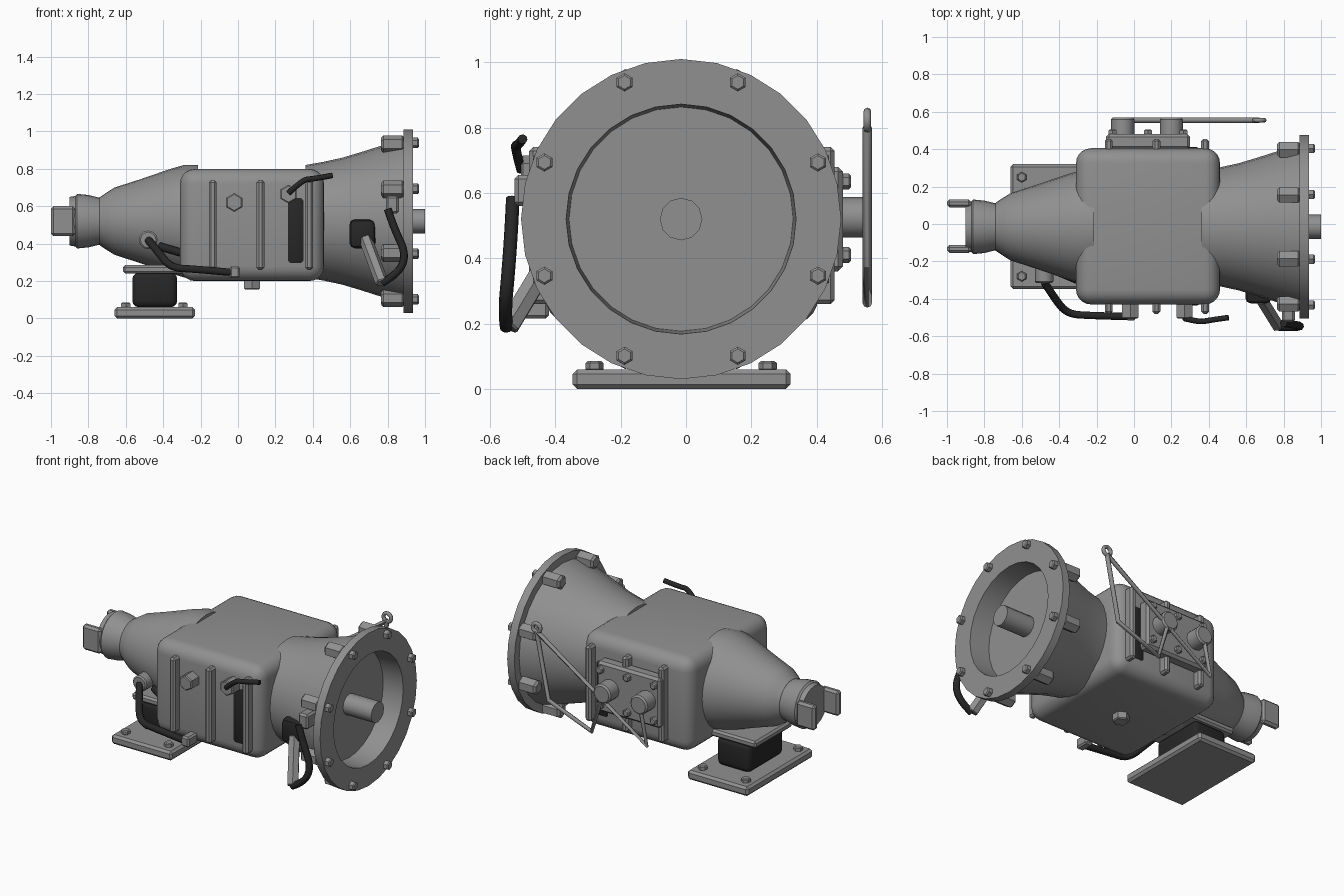
import bpy, bmesh, math
from mathutils import Vector

cube = bpy.data.objects.get("Cube")
if cube:
    bpy.data.objects.remove(cube)

AXIS_Y, AXIS_Z = -0.015, 0.52


def material(name, value):
    m = bpy.data.materials.new(name)
    m.use_nodes = True
    color = (value, value, value, 1)
    m.diffuse_color = color
    m.node_tree.nodes["Principled BSDF"].inputs["Base Color"].default_value = color
    return m


METAL = material("cast grey", 0.28)
RUBBER = material("black rubber", 0.02)


def finish(ob, mat, angle=32):
    ob.data.materials.clear()
    ob.data.materials.append(mat)
    bpy.ops.object.select_all(action="DESELECT")
    ob.select_set(True)
    bpy.context.view_layer.objects.active = ob
    bpy.ops.object.shade_smooth_by_angle(angle=math.radians(angle))
    return ob


def from_bmesh(name, bm, mat):
    bmesh.ops.recalc_face_normals(bm, faces=bm.faces)
    me = bpy.data.meshes.new(name)
    bm.to_mesh(me)
    bm.free()
    ob = bpy.data.objects.new(name, me)
    bpy.context.collection.objects.link(ob)
    return finish(ob, mat)


def box(name, lo, hi, bevel=0.01, seg=1, mat=METAL):
    lo, hi = Vector(lo), Vector(hi)
    bm = bmesh.new()
    bmesh.ops.create_cube(bm, size=1)
    for v in bm.verts:
        v.co = (lo + hi) / 2 + v.co * (hi - lo)
    if bevel:
        bmesh.ops.bevel(bm, geom=bm.edges[:], offset=bevel, segments=seg,
                        profile=0.5, affect="EDGES")
    return from_bmesh(name, bm, mat)


def rod(name, a, b, r, sides=6, bevel=0.0, r2=None, mat=METAL):
    """Straight prism from a to b, with an optional chamfer on its end rims."""
    a, b = Vector(a), Vector(b)
    bm = bmesh.new()
    bmesh.ops.create_cone(bm, cap_ends=True, segments=sides, radius1=r,
                          radius2=r if r2 is None else r2, depth=(b - a).length)
    if bevel:
        rims = [e for e in bm.edges if abs(e.verts[0].co.z - e.verts[1].co.z) < 1e-5]
        bmesh.ops.bevel(bm, geom=rims, offset=bevel, segments=1, affect="EDGES")
    q = (b - a).to_track_quat("Z", "Y")
    for v in bm.verts:
        v.co = q @ v.co + (a + b) / 2
    return from_bmesh(name, bm, mat)


def lathe(name, profile, sides=28, mat=METAL):
    """Spin (x, radius) points about the drive axis."""
    bm = bmesh.new()
    rings = []
    for x, r in profile:
        ring = []
        for i in range(sides):
            t = math.tau * i / sides
            ring.append(bm.verts.new((x, AXIS_Y + r * math.sin(t), AXIS_Z + r * math.cos(t))))
        rings.append(ring)
    for p, q in zip(rings, rings[1:]):
        for i in range(sides):
            j = (i + 1) % sides
            bm.faces.new((p[i], p[j], q[j], q[i]))
    bm.faces.new(rings[0])
    bm.faces.new(rings[-1])
    return from_bmesh(name, bm, mat)


def tube(name, pts, r, mat=METAL, smooth=False):
    cu = bpy.data.curves.new(name, "CURVE")
    cu.dimensions = "3D"
    cu.bevel_depth, cu.bevel_resolution, cu.use_fill_caps = r, 2, True
    sp = cu.splines.new("NURBS" if smooth else "POLY")
    sp.points.add(len(pts) - 1)
    for p, co in zip(sp.points, pts):
        p.co = (*co, 1)
    if smooth:
        sp.order_u, sp.use_endpoint_u, sp.resolution_u = 3, True, 6
    ob = bpy.data.objects.new(name, cu)
    bpy.context.collection.objects.link(ob)
    bpy.ops.object.select_all(action="DESELECT")
    ob.select_set(True)
    bpy.context.view_layer.objects.active = ob
    bpy.ops.object.convert(target="MESH")
    return finish(bpy.context.object, mat, 50)


# Main case, bell housing with hollow face, tail housing
box("main_case", (-0.31, -0.43, 0.2), (0.46, 0.405, 0.8), 0.08, 5)
lathe("bell_housing", [(0.36, 0.30), (0.46, 0.318), (0.56, 0.34), (0.66, 0.37), (0.77, 0.405),
                       (0.885, 0.44), (0.885, 0.49), (0.935, 0.49), (0.935, 0.352),
                       (0.80, 0.343)])
lathe("tail_housing", [(-0.215, 0.30), (-0.29, 0.30), (-0.36, 0.28), (-0.52, 0.225),
                       (-0.66, 0.18), (-0.70, 0.155), (-0.74, 0.128)])
lathe("output_collar", [(-0.72, 0.125), (-0.75, 0.128), (-0.80, 0.14), (-0.86, 0.146),
                        (-0.87, 0.135), (-0.90, 0.13)], 24)
lathe("input_shaft", [(0.78, 0.065), (1.0, 0.065)], 12)

# Yoke ears
for i, y in enumerate((-0.133, 0.11)):
    box(f"yoke_ear_{i}", (-1.0, y - 0.022, 0.44), (-0.87, y + 0.022, 0.60), 0.014)

# Ring of flange bolts with bosses behind them
for i in range(8):
    t = math.radians(22.5 + 45 * i)
    y, z = AXIS_Y + 0.453 * math.sin(t), AXIS_Z + 0.453 * math.cos(t)
    rod(f"flange_bolt_{i}", (0.93, y, z), (0.967, y, z), 0.028, 6, 0.006)
    k = 0.985
    y, z = AXIS_Y + (y - AXIS_Y) * k, AXIS_Z + (z - AXIS_Z) * k
    rod(f"flange_boss_{i}", (0.765, y, z), (0.89, y, z), 0.047, 6, 0.012)

# Vertical ribs on both case sides and the dark side windows
for i, x in enumerate((-0.135, 0.12, 0.38)):
    box(f"front_rib_{i}", (x - 0.021, -0.48, 0.26), (x + 0.021, -0.41, 0.74), 0.012)
    box(f"back_rib_{i}", (x - 0.021, 0.38, 0.26), (x + 0.021, 0.455, 0.74), 0.012)
box("side_windows", (0.262, -0.436, 0.29), (0.355, 0.411, 0.65), 0.02, 2, RUBBER)

# Case plugs, drain plug
for name, x, z in (("upper_plug", -0.02, 0.62), ("vent_plug", 0.27, 0.665)):
    rod(name, (x, -0.42, z), (x, -0.505, z), 0.05, 6, 0.006)
rod("drain_plug", (0.075, -0.03, 0.22), (0.075, -0.03, 0.155), 0.05, 6, 0.006)

# Shift cover with bolts
box("shift_cover", (-0.15, 0.40, 0.36), (0.30, 0.48, 0.68), 0.015)
for i, x in enumerate((-0.115, 0.075, 0.265)):
    for j, z in enumerate((0.41, 0.635)):
        rod(f"cover_bolt_{i}_{j}", (x, 0.475, z), (x, 0.505, z), 0.024, 6, 0.006)

# Shift shafts, levers and linkage rods
EYE = (0.67, 0.555, 0.80)
links = ((-0.06, (-0.11, 0.555, 0.275), []),
         (0.20, (0.28, 0.555, 0.262), [(0.585, 0.555, 0.38)]))
for i, (x, foot, bend) in enumerate(links):
    rod(f"shift_shaft_{i}", (x, 0.47, 0.525), (x, 0.57, 0.525), 0.062, 12, 0.01)
    tube(f"shift_link_{i}", [(x, 0.555, 0.525), foot] + bend + [EYE], 0.014)
bpy.ops.mesh.primitive_torus_add(location=(0.67, 0.555, 0.822), rotation=(math.pi / 2, 0, 0),
                                 major_radius=0.027, minor_radius=0.012,
                                 major_segments=16, minor_segments=8)
bpy.context.object.name = "link_eye"
finish(bpy.context.object, METAL, 60)

# Rubber mount between two plates
box("mount_base", (-0.66, -0.347, 0.0), (-0.23, 0.32, 0.06), 0.014)
box("mount_rubber", (-0.565, -0.19, 0.06), (-0.325, 0.165, 0.245), 0.035, 3, RUBBER)
box("mount_top", (-0.615, -0.2, 0.24), (-0.22, 0.175, 0.285), 0.012)
for i, x in enumerate((-0.60, -0.295)):
    for j, y in enumerate((-0.28, 0.25)):
        rod(f"mount_bolt_{i}_{j}", (x, y, 0.055), (x, y, 0.085), 0.028, 6, 0.006)

# Tail sensor, its hose and the lower fitting
rod("sensor_boss", (-0.48, -0.08, 0.42), (-0.48, -0.315, 0.42), 0.05, 12, 0.008)
tube("sensor_hose", [(-0.48, -0.31, 0.42), (-0.43, -0.39, 0.36), (-0.36, -0.48, 0.27),
                     (-0.24, -0.49, 0.265), (-0.02, -0.495, 0.245)], 0.021, RUBBER, True)
box("hose_clip", (-0.045, -0.515, 0.215), (0.01, -0.42, 0.28), 0.01)
tube("tail_hose", [(-0.42, -0.25, 0.385), (-0.30, -0.30, 0.35)], 0.022, RUBBER)

# Vent hose
tube("vent_hose", [(0.27, -0.505, 0.67), (0.35, -0.525, 0.745), (0.40, -0.515, 0.745),
                   (0.505, -0.50, 0.765)], 0.015, RUBBER, True)

# Clutch fork with boot and hydraulic hose
box("fork_boot", (0.595, -0.425, 0.375), (0.735, -0.30, 0.53), 0.03, 2, RUBBER)
rod("clutch_fork", (0.68, -0.40, 0.43), (0.77, -0.545, 0.19), 0.036, 6, 0.006)
box("fork_hose_clip", (0.79, -0.525, 0.56), (0.86, -0.40, 0.655), 0.012)
tube("fork_hose", [(0.80, -0.53, 0.585), (0.835, -0.535, 0.48), (0.90, -0.545, 0.345),
                   (0.86, -0.555, 0.24), (0.77, -0.55, 0.19)], 0.021, RUBBER, True)
